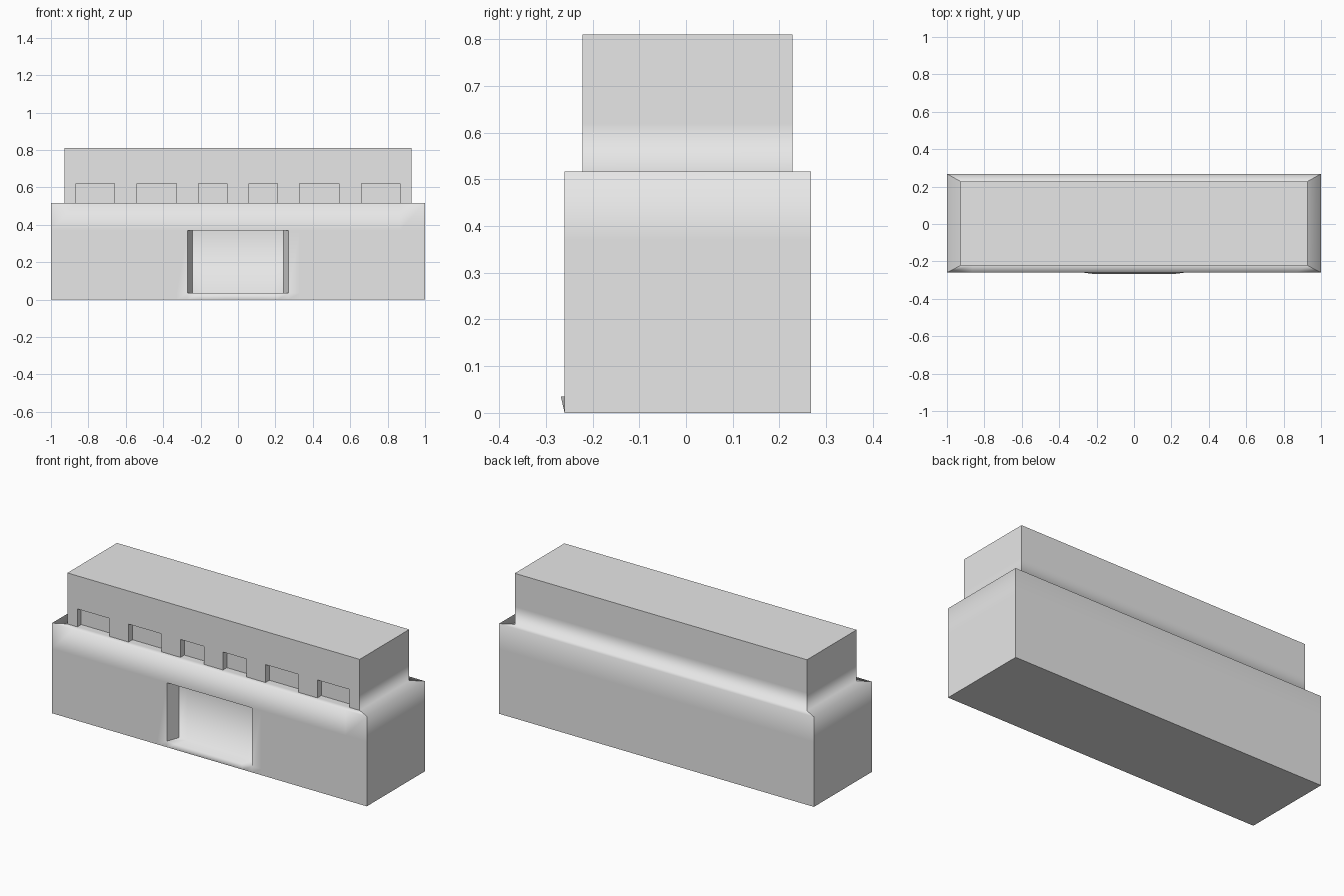
import bpy
import bmesh
from mathutils import Vector

default_cube = bpy.data.objects.get("Cube")
if default_cube:
    bpy.data.objects.remove(default_cube, do_unlink=True)

LEDGE, SILL, LINTEL, WINDOW_TOP, ROOF = 0.517, 0.035, 0.37, 0.62, 0.81
FRONT, BACK, SIDE = -0.26, 0.268, 1.0
IN_FRONT, IN_BACK, IN_SIDE = -0.222, 0.228, 0.928
DOOR = 0.27
WINDOWS = [(0.06, 0.21), (0.33, 0.54), (0.66, 0.865)]

# Profile rows from the ground, over the ledge, to the roof
rows = [(z, SIDE, FRONT, BACK) for z in (0, SILL, LINTEL, LEDGE)]
rows += [(z, IN_SIDE, IN_FRONT, IN_BACK) for z in (LEDGE, WINDOW_TOP, ROOF)]

bm = bmesh.new()


def strip(grid):
    """Skin a grid of points with quads."""
    verts = [[bm.verts.new(p) for p in line] for line in grid]
    for low, high in zip(verts, verts[1:]):
        for i in range(len(low) - 1):
            bm.faces.new((low[i], low[i + 1], high[i + 1], high[i]))


# Front wall, with columns for the door and windows
half = sorted([DOOR] + [x for pair in WINDOWS for x in pair])
columns = [-x for x in reversed(half)] + half
strip([[(x, f, z) for x in [-h] + columns + [h]] for z, h, f, b in rows])

# Back and end walls
strip([[(h, b, z), (-h, b, z)] for z, h, f, b in rows])
strip([[(h, f, z), (h, b, z)] for z, h, f, b in rows])
strip([[(-h, b, z), (-h, f, z)] for z, h, f, b in rows])
bmesh.ops.remove_doubles(bm, verts=bm.verts[:], dist=0.0005)

# Roof and underside
bmesh.ops.holes_fill(bm, edges=[e for e in bm.edges if e.is_boundary], sides=0)


def is_door(c):
    return c.y < FRONT + 0.01 and SILL < c.z < LINTEL and abs(c.x) < DOOR


def is_window(c):
    return (abs(c.y - IN_FRONT) < 0.005 and LEDGE + 0.01 < c.z < WINDOW_TOP
            and any(a < abs(c.x) < b for a, b in WINDOWS))


def recess(test, depth, taper):
    """Sink the faces that pass the test into the wall."""
    faces = [f for f in bm.faces if test(f.calc_center_median())]
    bmesh.ops.inset_region(bm, faces=faces, thickness=0, depth=0,
                           use_boundary=True)
    for v in {v for f in faces for v in f.verts}:
        v.co = Vector((v.co.x * taper, v.co.y + depth, v.co.z))


recess(is_door, 0.07, 0.9)
recess(is_window, 0.035, 1.0)

# Door sill lip
for v in bm.verts:
    on_sill = abs(v.co.z - SILL) < 0.001 and abs(v.co.y - FRONT) < 0.001
    if on_sill and abs(v.co.x) < DOOR - 0.01:
        v.co.y -= 0.008

bmesh.ops.recalc_face_normals(bm, faces=bm.faces[:])


def at_height(e, z):
    return all(abs(v.co.z - z) < 0.001 for v in e.verts)


# Soft ledge and sill, crisp corners elsewhere
for f in bm.faces:
    f.smooth = True
for e in bm.edges:
    a, b = (v.co for v in e.verts)
    mid, d = (a + b) / 2, b - a
    diagonal = abs(d.x) > 0.01 and abs(d.y) > 0.01
    front_recess = -0.23 < mid.y < -0.15
    soft = (at_height(e, LEDGE) and not front_recess) or (
        at_height(e, SILL) and abs(mid.x) < DOOR)
    e.smooth = not diagonal and (soft or e.calc_face_angle(0) < 0.5)

mesh = bpy.data.meshes.new("building")
bm.to_mesh(mesh)
bm.free()

# Plain grey finish
grey = bpy.data.materials.new("plain grey")
grey.use_nodes = True
grey.diffuse_color = (0.8, 0.8, 0.8, 1)
grey.node_tree.nodes["Principled BSDF"].inputs["Base Color"].default_value = (0.8, 0.8, 0.8, 1)
mesh.materials.append(grey)

building = bpy.data.objects.new("building", mesh)
bpy.context.scene.collection.objects.link(building)
